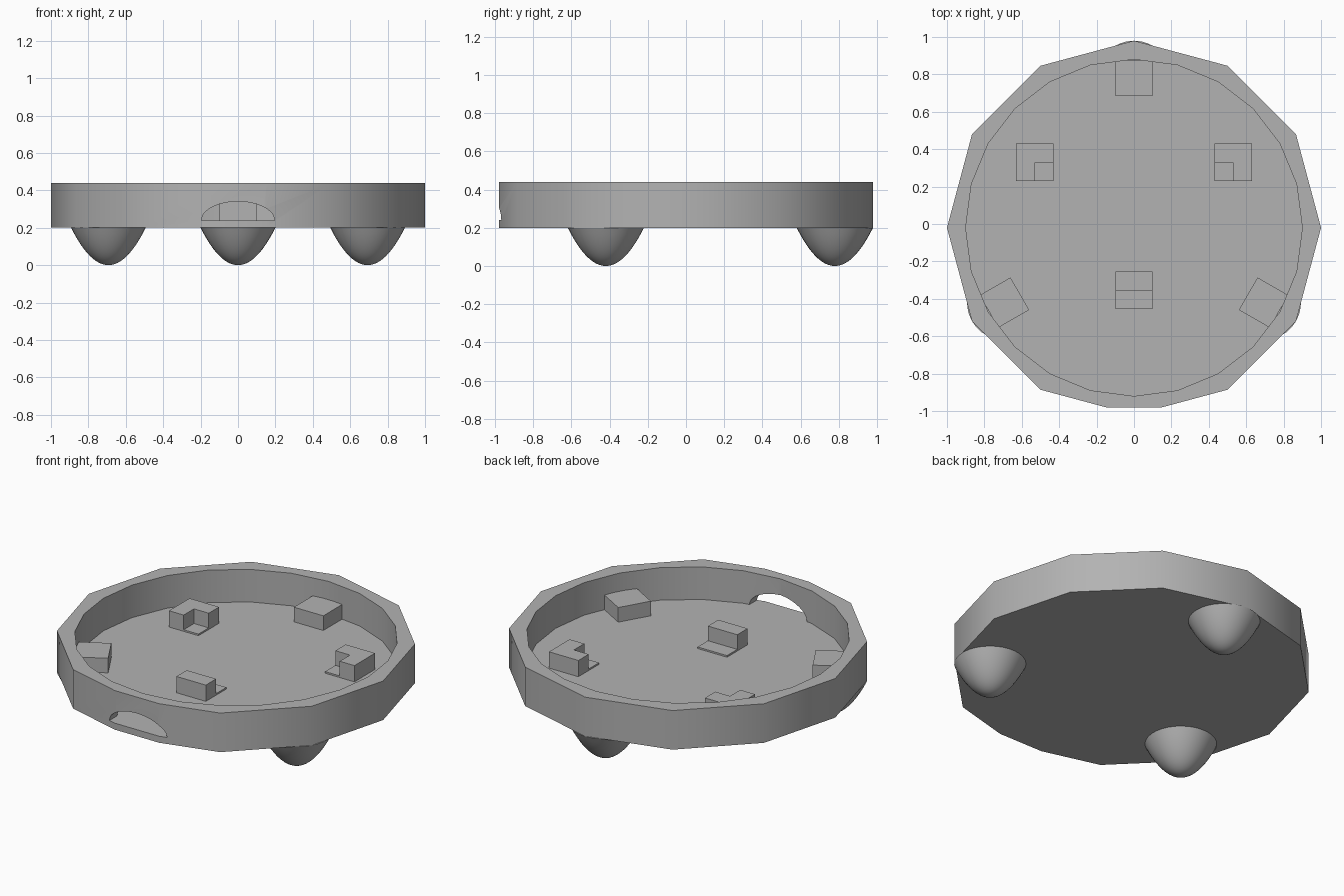
import bpy, bmesh
from math import sin, cos, pi, radians
from mathutils import Matrix, Vector

if "Cube" in bpy.data.objects:
    bpy.data.objects.remove(bpy.data.objects["Cube"])

CY = -0.02                              # centre of the round tray
BASE, FLOOR, RIM = 0.2, 0.24, 0.44      # underside, inner floor and rim heights

grey = bpy.data.materials.new("plain_grey")
grey.use_nodes = True
grey.diffuse_color = (0.45, 0.45, 0.45, 1)
grey.node_tree.nodes["Principled BSDF"].inputs["Base Color"].default_value = grey.diffuse_color


def add_object(name, bm):
    bmesh.ops.recalc_face_normals(bm, faces=bm.faces)
    mesh = bpy.data.meshes.new(name)
    bm.to_mesh(mesh)
    bm.free()
    mesh.materials.append(grey)
    obj = bpy.data.objects.new(name, mesh)
    bpy.context.collection.objects.link(obj)
    return obj


def prism(name, points, start, length):
    """Extrude a closed outline given as 3D points along a vector."""
    bm = bmesh.new()
    face = bm.faces.new([bm.verts.new(Vector(p) + Vector(start)) for p in points])
    new = bmesh.ops.extrude_face_region(bm, geom=[face])["geom"]
    bmesh.ops.translate(bm, vec=length,
                        verts=[v for v in new if isinstance(v, bmesh.types.BMVert)])
    return add_object(name, bm)


def ring(sides, radius):
    return [(radius * sin(2 * pi * i / sides), radius * cos(2 * pi * i / sides), 0)
            for i in range(sides)]


def box(name, x0, x1, y0, y1, z0, z1):
    return prism(name, [(x0, y0, z0), (x1, y0, z0), (x1, y1, z0), (x0, y1, z0)],
                 (0, 0, 0), (0, 0, z1 - z0))


def smooth(obj, angle):
    bpy.ops.object.select_all(action='DESELECT')
    obj.select_set(True)
    bpy.context.view_layer.objects.active = obj
    bpy.ops.object.shade_smooth_by_angle(angle=radians(angle))


def cut(obj, cutter):
    mod = obj.modifiers.new("cut", 'BOOLEAN')
    mod.operation, mod.solver, mod.object = 'DIFFERENCE', 'EXACT', cutter
    bpy.context.view_layer.objects.active = obj
    bpy.ops.object.modifier_apply(modifier=mod.name)
    bpy.data.objects.remove(cutter)


# Twelve-sided tray, its front corner trimmed flat
outline = ring(12, 1)
outline[6:7] = [(0.15, -0.96, 0), (-0.15, -0.96, 0)]
tray = prism("tray", outline, (0, CY, BASE), (0, 0, RIM - BASE))

# Hollow inside and arched opening in the front wall
cut(tray, prism("cavity_cutter", ring(24, 0.9), (0, CY, FLOOR), (0, 0, 0.4)))
arch = [(0.195 * cos(pi * i / 24), 0, 0.1 * sin(pi * i / 24)) for i in range(25)]
cut(tray, prism("opening_cutter", arch, (0, -1.1, FLOOR), (0, 0.3, 0)))
smooth(tray, 35)

# Three rounded feet with a matching block on the floor above each
for i, place in enumerate(("back", "front_left", "front_right")):
    turn = Matrix.Translation((0, CY, 0)) @ Matrix.Rotation(-i * 2 * pi / 3, 4, 'Z')

    bm = bmesh.new()
    radii = [0.2 * k / 12 for k in range(13)]
    verts = [bm.verts.new((r, 0, BASE * (r / 0.2) ** 2)) for r in radii]
    verts.append(bm.verts.new((0, 0, BASE)))
    edges = [bm.edges.new(pair) for pair in zip(verts, verts[1:])]
    bmesh.ops.spin(bm, geom=verts + edges, axis=(0, 0, 1), angle=2 * pi, steps=32)
    bmesh.ops.remove_doubles(bm, verts=bm.verts, dist=0.0005)
    foot = add_object(place + "_foot", bm)
    foot.matrix_world = turn @ Matrix.Translation((0, 0.8, 0))
    smooth(foot, 40)

    block = box(place + "_block", -0.1, 0.1, 0.705, 0.895, FLOOR - 0.01, FLOOR + 0.09)
    block.matrix_world = turn

# Step in the front: a thin pad with a bar on its front half
box("front_pad", -0.1, 0.1, -0.455, -0.255, FLOOR - 0.01, FLOOR + 0.01)
box("front_bar", -0.1, 0.1, -0.455, -0.355, FLOOR - 0.01, FLOOR + 0.1)

# Two mirrored corner pieces, each an L standing on a thin pad
corner = [(0.43, 0.43), (0.63, 0.43), (0.63, 0.23), (0.53, 0.23), (0.53, 0.33), (0.43, 0.33)]
for side, s in (("left", 1), ("right", -1)):
    box(side + "_corner_pad", s * 0.43, s * 0.63, 0.23, 0.43, FLOOR - 0.01, FLOOR + 0.01)
    prism(side + "_corner_block", [(s * x, y, 0) for x, y in corner],
          (0, 0, FLOOR - 0.01), (0, 0, 0.11))
